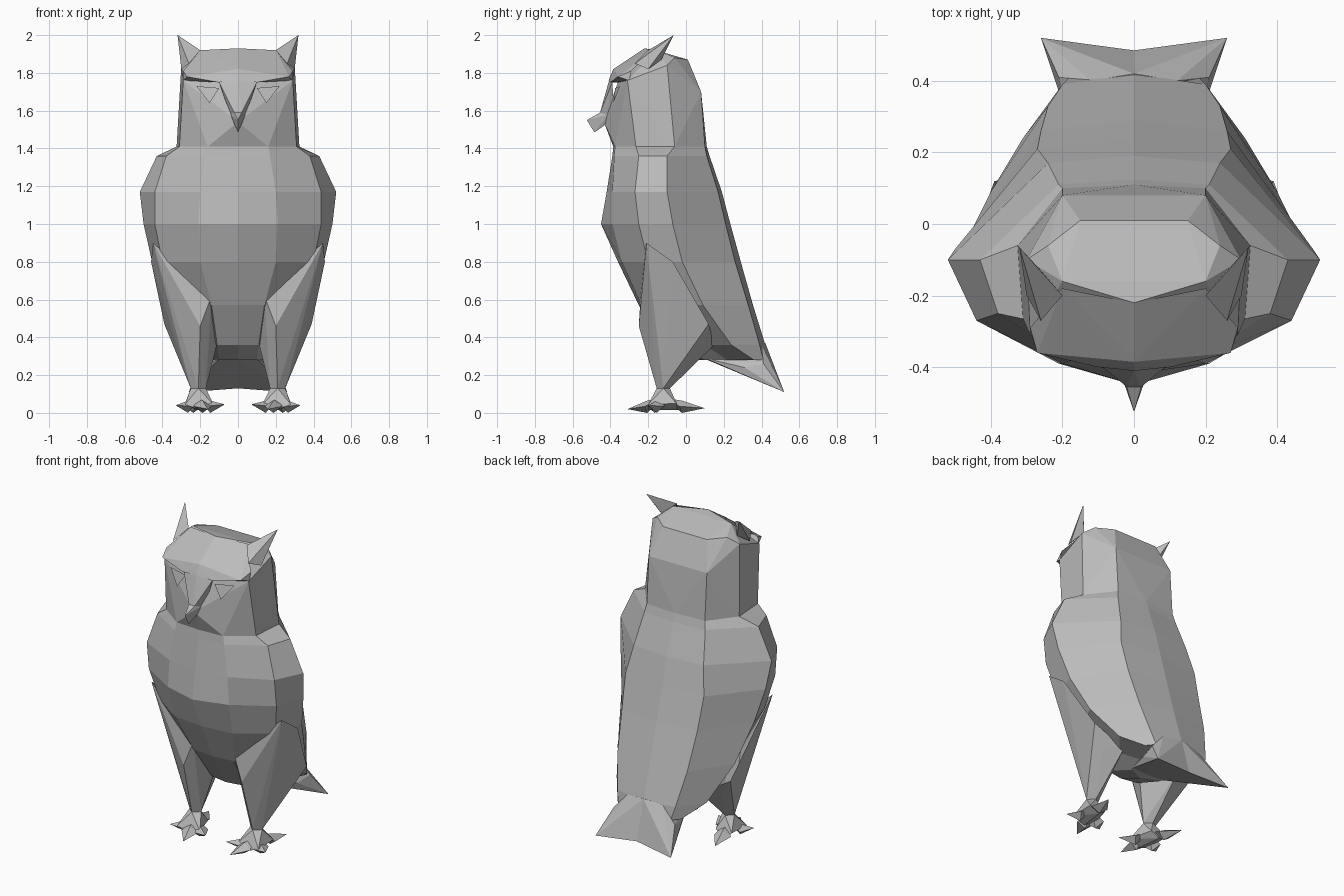
import bpy
import bmesh
from mathutils import Vector

default_cube = bpy.data.objects.get("Cube")
if default_cube:
    bpy.data.objects.remove(default_cube, do_unlink=True)

grey = bpy.data.materials.new("plain grey")
grey.use_nodes = True
grey.diffuse_color = (0.5, 0.5, 0.5, 1)
shader = grey.node_tree.nodes["Principled BSDF"]
shader.inputs["Base Color"].default_value = grey.diffuse_color
shader.inputs["Roughness"].default_value = 0.8


def finish(name, bm):
    """Turn a bmesh into a flat shaded object."""
    mesh = bpy.data.meshes.new(name)
    bm.to_mesh(mesh)
    bm.free()
    mesh.materials.append(grey)
    obj = bpy.data.objects.new(name, mesh)
    bpy.context.collection.objects.link(obj)


def flip(points):
    return [(-x, y, z) for x, y, z in points]


def hull(name, points, hidden=None):
    """Faceted shell round corner points, open on its hidden, buried side."""
    bm = bmesh.new()
    for point in sorted(set(points)):
        bm.verts.new(point)
    result = bmesh.ops.convex_hull(bm, input=bm.verts[:])
    spare = {v for v in result["geom_interior"] + result["geom_unused"]
             if isinstance(v, bmesh.types.BMVert)}
    bmesh.ops.delete(bm, geom=list(spare), context="VERTS")
    bmesh.ops.recalc_face_normals(bm, faces=bm.faces[:])
    if hidden:
        inward = Vector(hidden).normalized()
        buried = [f for f in bm.faces if f.normal.dot(inward) > .58]
        bmesh.ops.delete(bm, geom=buried, context="FACES")
    finish(name, bm)


def centred(name, points, hidden=None):
    hull(name, points + flip(points), hidden)


def pair(name, points, hidden=None):
    hull("left_" + name, points, hidden)
    hull("right_" + name, flip(points), hidden and flip([hidden])[0])


# Body: half rings from the breast, round the folded wing, to the back
neck = [(0, -.385), (.16, -.375), (.31, -.265), (.325, -.06), (.2, .1), (0, .11)]
rings = [
    (1.41, neck),
    (1.36, [(0, -.39), (.17, -.38), (.38, -.25), (.43, -.1), (.21, .11), (0, .125)]),
    (1.17, [(0, -.42), (.2, -.39), (.44, -.27), (.52, -.1), (.24, .17), (0, .19)]),
    (1.0, [(0, -.45), (.21, -.39), (.44, -.25), (.5, -.07), (.27, .21), (0, .235)]),
    (.8, [(0, -.36), (.2, -.34), (.4, -.2), (.455, -.02), (.26, .26), (0, .29)]),
    (.57, [(0, -.25), (.14, -.235), (.3, -.12), (.4, .09), (.24, .33), (0, .355)]),
    (.36, [(0, -.12), (.11, -.1), (.19, .1), (.31, .24), (.2, .39), (0, .42)]),
    (.28, [(0, .06), (.1, .1), (.14, .22), (.22, .36), (.18, .41), (0, .42)]),
]


def strip(name, columns, sides):
    """Panel of the body that spans some ring columns on one or both sides."""
    bm = bmesh.new()
    for sign in sides:
        grid = [[bm.verts.new((sign * x, y, z)) for x, y in half[columns]]
                for z, half in rings]
        for upper, lower in zip(grid, grid[1:]):
            for i in range(len(upper) - 1):
                corners = (upper[i], lower[i], lower[i + 1], upper[i + 1])
                bm.faces.new(corners if sign > 0 else corners[::-1])
    bmesh.ops.remove_doubles(bm, verts=bm.verts[:], dist=.001)
    finish(name, bm)


strip("breast", slice(0, 3), (1, -1))
strip("back", slice(4, 6), (1, -1))
strip("left_wing", slice(2, 5), (1,))
strip("right_wing", slice(2, 5), (-1,))

# Underside between the wing tips
bm = bmesh.new()
z, half = rings[-1]
rim = half + [(-x, y) for x, y in half[-2:0:-1]]
bm.faces.new([bm.verts.new((x, y, z)) for x, y in reversed(rim)])
finish("underside", bm)

# Head block with flat cheeks and a pointed chin
centred("head", [(x, y, 1.41) for x, y in neck] + [
    (0, -.22, 1.93), (.2, -.16, 1.92), (.24, -.06, 1.88), (.15, .01, 1.87),
    (.3, -.1, 1.84), (.2, .08, 1.7), (.29, -.31, 1.76), (.1, -.35, 1.78),
    (0, -.435, 1.54),
], (0, 0, -1))

# Heavy brows, ear tufts and eyes
pair("brow", [
    (0, -.385, 1.82), (0, -.41, 1.76), (.1, -.4, 1.75), (.27, -.36, 1.78),
    (.29, -.29, 1.81), (.2, -.18, 1.92), (0, -.22, 1.93),
    (.29, -.3, 1.76), (.1, -.34, 1.75),
], (0, 1, 0))
pair("ear_tuft", [
    (.2, -.2, 1.92), (.26, -.27, 1.85), (.3, -.2, 1.82), (.26, -.13, 1.87),
    (.32, -.065, 2.0),
], (-.6, 0, -.8))
pair("eye", [
    (.1, -.375, 1.72), (.22, -.35, 1.73), (.15, -.385, 1.64), (.16, -.33, 1.7),
], (0, 1, 0))

# Bridge and hooked beak
centred("beak_bridge", [
    (0, -.39, 1.81), (.1, -.39, 1.75), (0, -.41, 1.75), (.02, -.455, 1.59),
    (.05, -.38, 1.6), (.02, -.43, 1.54),
], (0, 1, 0))
centred("beak", [
    (.02, -.455, 1.59), (.04, -.41, 1.58), (0, -.525, 1.55), (0, -.485, 1.485),
    (.02, -.42, 1.53),
], (0, 1, 0))

# Fanned tail with a notch in the middle
pair("tail", [
    (0, .09, .29), (.1, .1, .29), (0, .32, .24), (.19, .31, .24),
    (.21, .41, .26), (.12, .4, .36), (0, .42, .37), (.26, .52, .11),
    (0, .485, .13),
], (-1, 0, 0))

# Feathered legs tapering to the ankles
ankle = [(.17, -.12, .13), (.21, -.155, .13), (.25, -.12, .13), (.21, -.085, .13)]
pair("thigh", [
    (.45, -.21, .9), (.46, -.07, .8), (.39, .12, .47), (.35, -.18, .68),
    (.14, -.24, .62), (.2, -.25, .46), (.11, -.08, .37), (.2, .15, .36),
    (.3, .08, .36),
] + ankle, (-.4, .5, .75))

# Feet: a flat pad with broad pointed toes
pair("foot", ankle + [
    (.13, -.19, .045), (.28, -.2, .045), (.28, -.05, .05), (.17, -.05, .05),
    (.2, -.2, .015), (.22, -.04, .015),
])
toes = {
    "inner_toe": (.07, -.22, .045),
    "middle_toe": (.16, -.31, .02),
    "outer_toe": (.33, -.2, .04),
    "back_toe": (.27, .1, .025),
}
for name, tip in toes.items():
    dx, dy = tip[0] - .21, tip[1] + .12
    scale = .05 / (dx * dx + dy * dy) ** .5
    px, py = -dy * scale, dx * scale
    mx, my = .21 + dx * .45, -.12 + dy * .45
    pair(name, [
        tip, (mx + px, my + py, .035), (mx - px, my - py, .035),
        (mx, my, 0), (mx, my, .065), (.21, -.12, .08),
    ])
